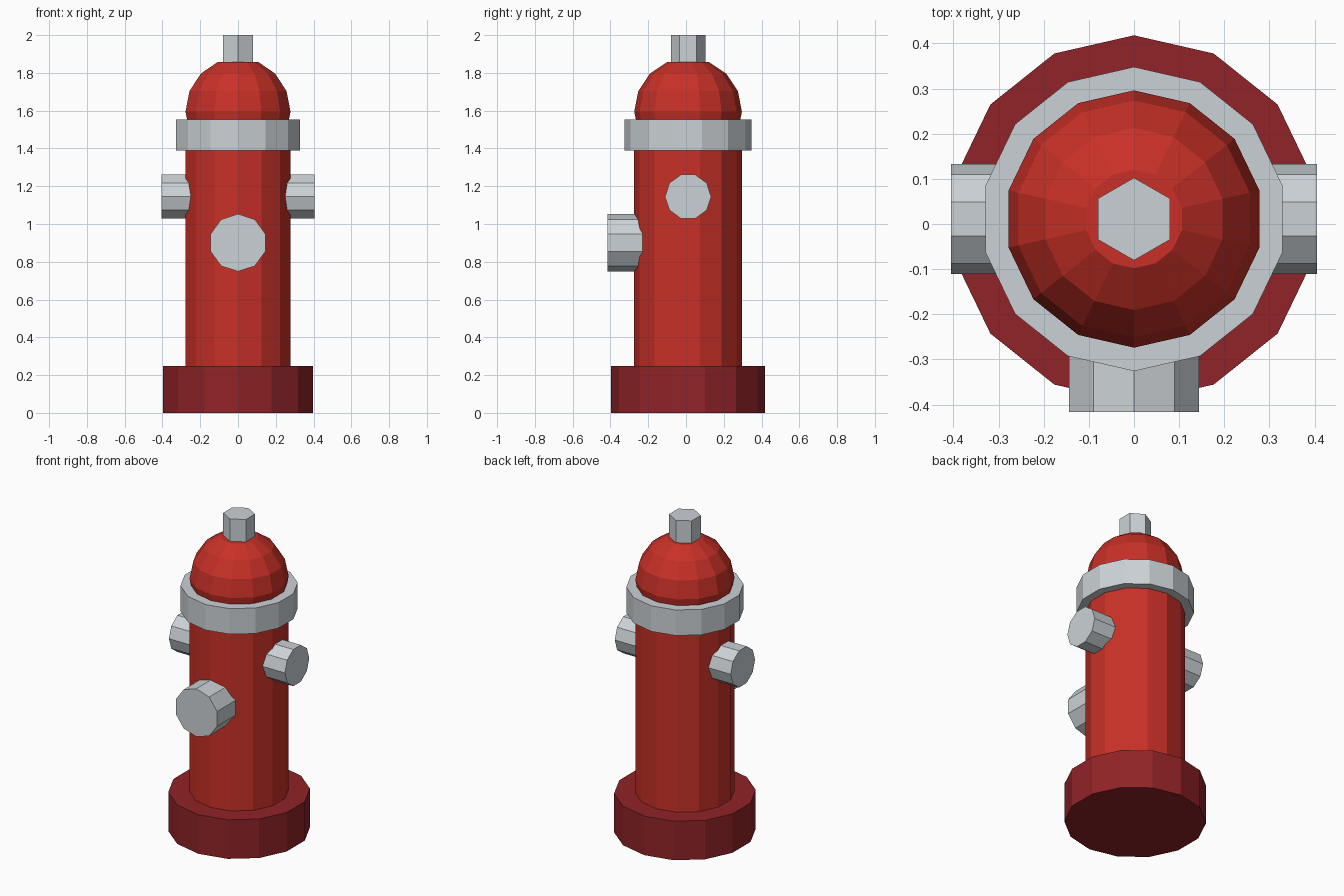
import bpy, bmesh
from math import sin, cos, pi
from mathutils import Matrix

default = bpy.data.objects.get("Cube")
if default:
    bpy.data.objects.remove(default, do_unlink=True)

CENTRE_Y = 0.011
SIDES = 14


def material(name, rgb):
    mat = bpy.data.materials.new(name)
    mat.use_nodes = True
    mat.diffuse_color = (*rgb, 1)
    bsdf = next(n for n in mat.node_tree.nodes if n.type == 'BSDF_PRINCIPLED')
    bsdf.inputs["Base Color"].default_value = (*rgb, 1)
    return mat


red = material("bright red", (0.58, 0.03, 0.02))
dark_red = material("dark red", (0.28, 0.017, 0.02))
grey = material("light grey metal", (0.6, 0.64, 0.67))


def lathe(name, profile, sides, mat, location=(0, CENTRE_Y, 0), turn=None):
    """Flat-shaded solid from (radius, height) rings, first corner on local +y."""
    bm = bmesh.new()
    angles = [2 * pi * i / sides for i in range(sides)]
    rings = [[bm.verts.new((r * sin(a), r * cos(a), z)) for a in angles]
             for r, z in profile]
    for low, high in zip(rings, rings[1:]):
        for i in range(sides):
            j = (i + 1) % sides
            bm.faces.new((low[i], low[j], high[j], high[i]))
    bm.faces.new(rings[0])
    bm.faces.new(rings[-1])
    bmesh.ops.recalc_face_normals(bm, faces=bm.faces)
    if turn:
        bm.transform(turn)
    mesh = bpy.data.meshes.new(name)
    bm.to_mesh(mesh)
    bm.free()
    mesh.materials.append(mat)
    obj = bpy.data.objects.new(name, mesh)
    obj.location = location
    bpy.context.collection.objects.link(obj)
    return obj


def prism(name, radius, start, end, sides, mat, **kw):
    return lathe(name, [(radius, start), (radius, end)], sides, mat, **kw)


# Upright barrel parts
prism("base", 0.407, 0, 0.247, SIDES, dark_red)
prism("barrel", 0.285, 0.2, 1.45, SIDES, red)
prism("collar", 0.337, 1.39, 1.552, SIDES, grey)

# Domed cap, from just under its equator up to a small flat crown
dome = [(0.285 * cos(k * pi / 8), 1.595 + 0.285 * sin(k * pi / 8))
        for k in range(-1, 4)]
lathe("dome", dome, SIDES, red)
prism("top_bolt", 0.0915, 1.82, 2.0, 6, grey)

# Side outlets
for name, sign in (("left_outlet", 1), ("right_outlet", -1)):
    prism(name, 0.122, 0.15, 0.406, 10, grey, location=(0, CENTRE_Y, 1.145),
          turn=Matrix.Rotation(sign * pi / 2, 4, 'Y'))

# Larger front outlet
prism("front_outlet", 0.152, 0.15, 0.427, 10, grey, location=(0, CENTRE_Y, 0.901),
      turn=Matrix.Rotation(pi / 2, 4, 'X'))
